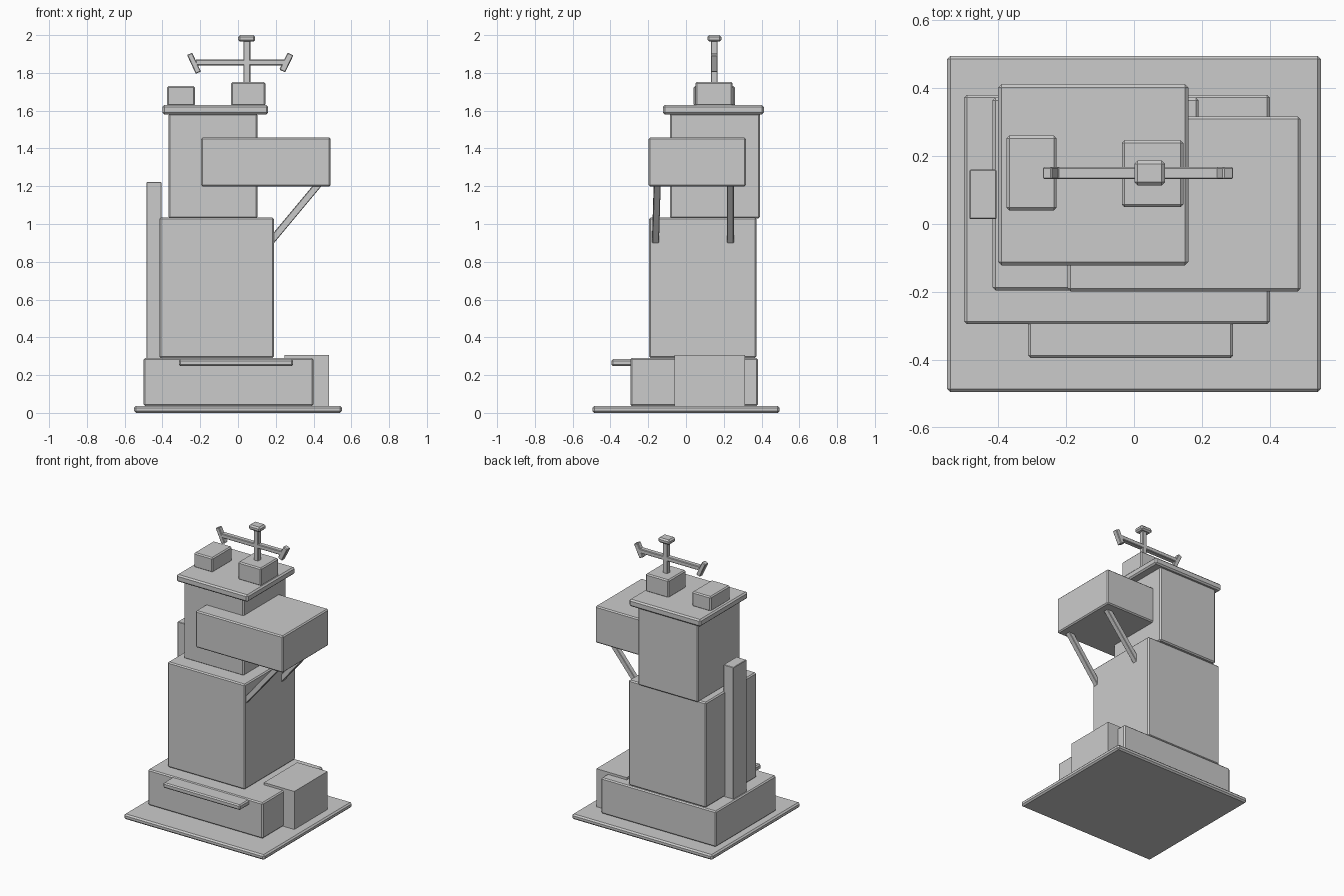
import bpy
import math
from mathutils import Vector

cube = bpy.data.objects.get("Cube")
if cube:
    bpy.data.objects.remove(cube, do_unlink=True)

GREY = (0.6, 0.6, 0.6, 1.0)
grey = bpy.data.materials.new("plain_grey")
grey.use_nodes = True
grey.diffuse_color = GREY
grey.node_tree.nodes["Principled BSDF"].inputs["Base Color"].default_value = GREY


def block(name, center, size, bevel=0.008, tilt=0.0):
    """Chamfered box, optionally tilted about the y axis (degrees)."""
    bpy.ops.mesh.primitive_cube_add(size=1)
    ob = bpy.context.object
    ob.name = name
    ob.scale = size
    bpy.ops.object.transform_apply(location=False, rotation=False, scale=True)
    ob.location = center
    ob.rotation_euler.y = math.radians(tilt)
    ob.data.materials.append(grey)
    if bevel:
        mod = ob.modifiers.new("chamfer", 'BEVEL')
        mod.width = bevel
        mod.segments = 1
    return ob


def span(name, x, y, z, bevel=0.008):
    """Box given by its extent along each axis."""
    ranges = (x, y, z)
    return block(name, [(a + b) / 2 for a, b in ranges],
                 [b - a for a, b in ranges], bevel)


def strut(name, start, end, width):
    """Square beam between two points."""
    a, b = Vector(start), Vector(end)
    ob = block(name, (a + b) / 2, (width, width, (b - a).length), 0.003)
    ob.rotation_euler = (b - a).to_track_quat('Z', 'Y').to_euler()
    return ob


# Ground plate and lower storey
span("ground_plate", (-0.55, 0.55), (-0.495, 0.495), (0, 0.037), 0.01)
span("base_storey", (-0.5, 0.4), (-0.295, 0.38), (0.037, 0.29))
span("side_annex", (0.245, 0.483), (-0.06, 0.313), (0.037, 0.306), 0)
span("front_awning", (-0.312, 0.292), (-0.395, -0.28), (0.247, 0.284))

# Tower storeys
span("middle_storey", (-0.416, 0.19), (-0.195, 0.372), (0.29, 1.035))
span("upper_storey", (-0.367, 0.103), (-0.085, 0.392), (1.03, 1.585))
span("roof_slab", (-0.4, 0.16), (-0.122, 0.412), (1.58, 1.63), 0.01)
span("chimney", (-0.484, -0.405), (0.014, 0.16), (0.285, 1.222), 0.003)

# Overhanging room and its diagonal struts
span("overhanging_room", (-0.195, 0.49), (-0.198, 0.317), (1.198, 1.458))
strut("front_strut", (0.165, -0.162, 0.897), (0.44, -0.152, 1.227), 0.036)
strut("back_strut", (0.165, 0.235, 0.897), (0.44, 0.235, 1.227), 0.036)

# Roof boxes
span("roof_vent", (-0.375, -0.228), (0.04, 0.26), (1.625, 1.73))
span("mast_base", (-0.036, 0.145), (0.05, 0.247), (1.625, 1.752))

# Mast with cross arm and tilted tips
MAST_Y = 0.15
span("mast", (0.029, 0.065), (0.132, 0.168), (1.74, 1.975), 0.004)
span("mast_cap", (0.001, 0.091), (0.113, 0.187), (1.965, 2.0), 0.01)
span("cross_arm", (-0.225, 0.25), (0.132, 0.168), (1.84, 1.87), 0.004)
block("right_arm_tip", (-0.233, MAST_Y, 1.851), (0.03, 0.036, 0.11), 0.004, -25)
block("left_arm_tip", (0.256, MAST_Y, 1.855), (0.034, 0.036, 0.1), 0.004, 26)
